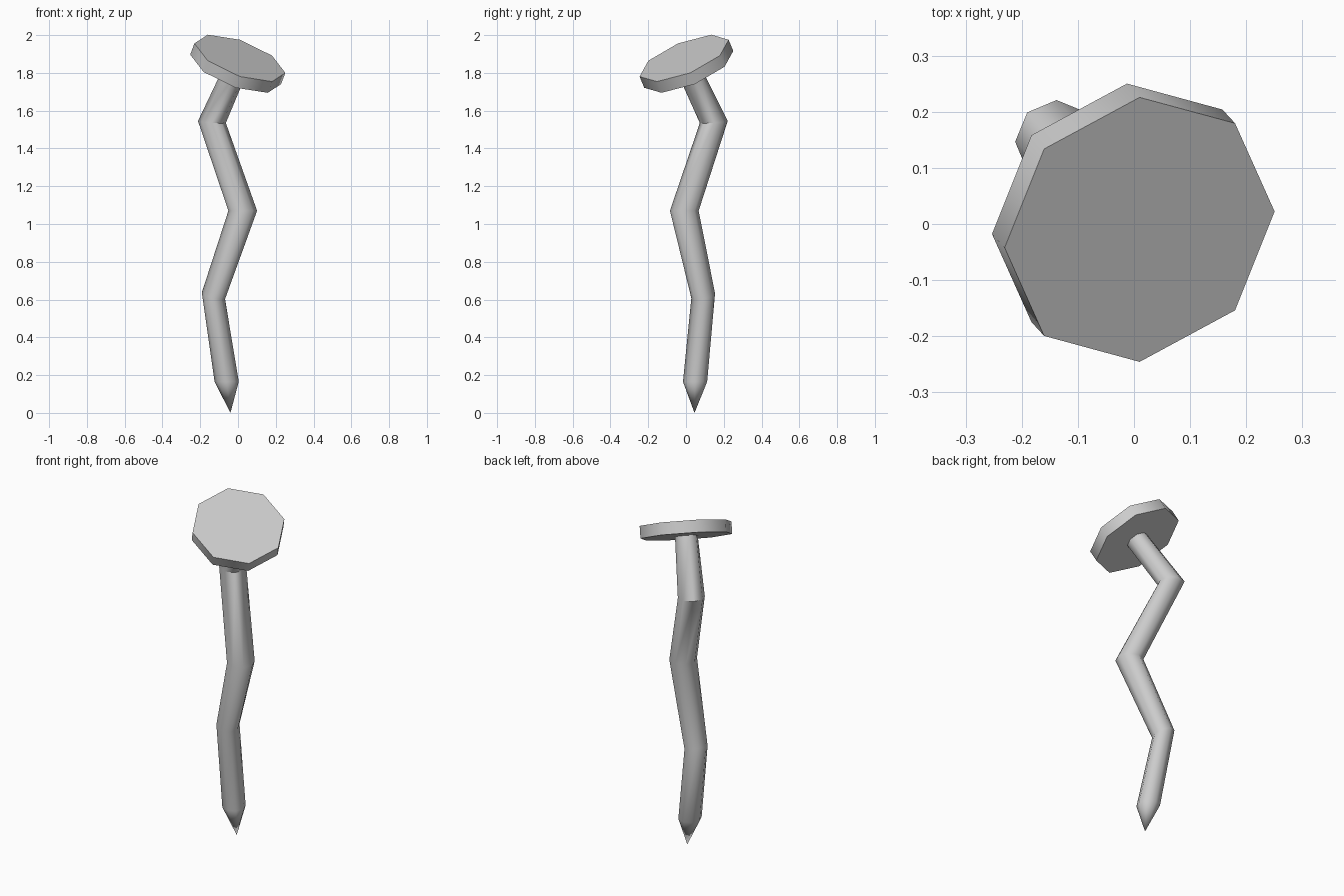
import bpy, bmesh, math
from mathutils import Vector

if "Cube" in bpy.data.objects:
    bpy.data.objects.remove(bpy.data.objects["Cube"])

SIDES = 8


def ring(bm, center, normal, radius):
    """Octagonal ring of vertices in the plane through center."""
    n = Vector(normal).normalized()
    v = n.cross(Vector((1, 0, 0))).normalized()
    u = v.cross(n)
    angles = [2 * math.pi * i / SIDES for i in range(SIDES)]
    return [bm.verts.new(Vector(center) + radius * (math.cos(a) * u + math.sin(a) * v))
            for a in angles]


def loft(name, rings, tip=None):
    """Skin a stack of rings from bottom to top, with an optional bottom point."""
    bm = bmesh.new()
    loops = [ring(bm, *r) for r in rings]
    for lo, hi in zip(loops, loops[1:]):
        for i in range(SIDES):
            j = (i + 1) % SIDES
            bm.faces.new((lo[i], lo[j], hi[j], hi[i]))
    bm.faces.new(loops[-1])
    if tip:
        point = bm.verts.new(tip)
        for i in range(SIDES):
            bm.faces.new((loops[0][(i + 1) % SIDES], loops[0][i], point))
    else:
        bm.faces.new(loops[0][::-1])
    bmesh.ops.recalc_face_normals(bm, faces=bm.faces[:])
    mesh = bpy.data.meshes.new(name)
    bm.to_mesh(mesh)
    bm.free()
    obj = bpy.data.objects.new(name, mesh)
    bpy.context.collection.objects.link(obj)
    bpy.ops.object.select_all(action='DESELECT')
    obj.select_set(True)
    bpy.context.view_layer.objects.active = obj
    bpy.ops.object.shade_smooth_by_angle(angle=math.radians(50))
    return obj


# Tilted nail head
head_normal = Vector((0.38, -0.413, 1)).normalized()
head_top = Vector((0.01, -0.01, 1.878))
head_under = head_top - 0.068 * head_normal
loft("nail_head", [(head_under, head_normal, 0.255), (head_top, head_normal, 0.255)])

# Bent shank with pointed end, running just into the head
loft("bent_shank", [
    ((-0.06, 0.048, 0.165), (0, 0, 1), 0.064),
    ((-0.13, 0.091, 0.62), (0.29, -0.2, 1), 0.064),
    ((0.025, -0.009, 1.07), (0, 0, 1), 0.076),
    ((-0.138, 0.147, 1.54), (0.07, -0.07, 1), 0.074),
    (head_under + 0.005 * head_normal, head_normal, 0.063),
], tip=(-0.04, 0.045, 0))
